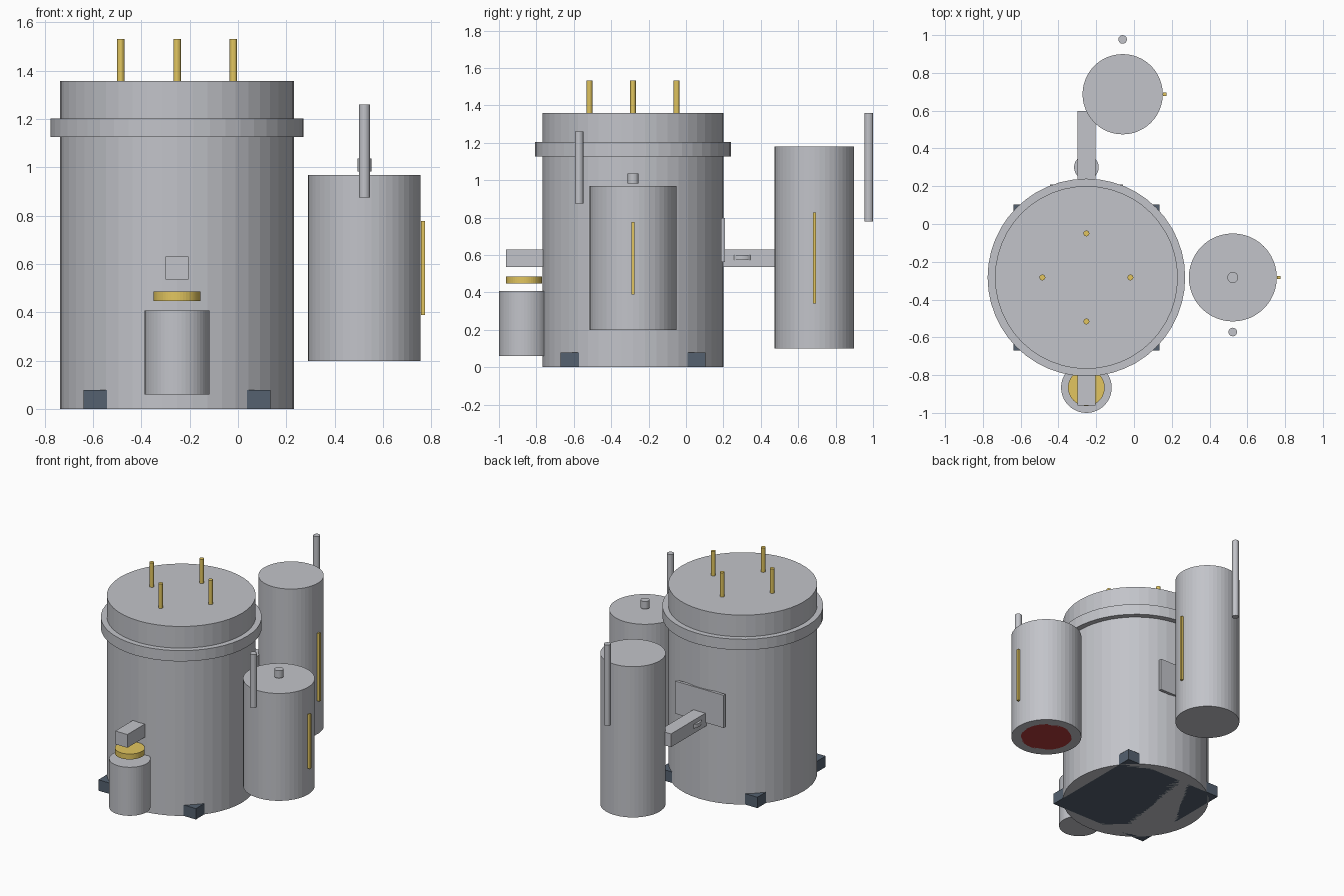
import bpy
import bmesh
import math
from mathutils import Vector

if "Cube" in bpy.data.objects:
    bpy.data.objects.remove(bpy.data.objects["Cube"])


def material(name, rgb):
    m = bpy.data.materials.new(name)
    m.diffuse_color = (*rgb, 1.0)
    m.use_nodes = True
    m.node_tree.nodes["Principled BSDF"].inputs["Base Color"].default_value = m.diffuse_color
    return m


STEEL = material("steel grey", (0.54, 0.55, 0.585))
BRASS = material("brass", (0.76, 0.56, 0.115))
SLATE = material("dark slate", (0.09, 0.12, 0.16))
RED = material("deep red", (0.45, 0.045, 0.045))


def finish(name, bm, mat):
    me = bpy.data.meshes.new(name)
    bm.to_mesh(me)
    bm.free()
    me.materials.append(mat)
    ob = bpy.data.objects.new(name, me)
    bpy.context.collection.objects.link(ob)
    return ob


def cylinder(name, x, y, r, z0, z1, mat=STEEL, sides=48):
    bm = bmesh.new()
    bmesh.ops.create_cone(bm, cap_ends=True, segments=sides,
                          radius1=r, radius2=r, depth=2)
    for v in bm.verts:
        v.co = Vector((v.co.x + x, v.co.y + y, z0 if v.co.z < 0 else z1))
    return finish(name, bm, mat)


def box(name, lo, hi, mat=STEEL):
    bm = bmesh.new()
    bmesh.ops.create_cube(bm, size=2)
    for v in bm.verts:
        v.co = Vector([lo[i] if v.co[i] < 0 else hi[i] for i in range(3)])
    return finish(name, bm, mat)


CX, CY = -0.252, -0.283

# Main tank with its rim and square base, both standing on the floor
cylinder("main_tank", CX, CY, 0.484, 0, 1.358)
cylinder("tank_rim", CX, CY, 0.523, 1.126, 1.203)
box("base_block", (CX - 0.387, CY - 0.387, 0), (CX + 0.387, CY + 0.387, 0.078), SLATE)

# Four brass pins on the lid
for i in range(4):
    a = i * math.pi / 2
    cylinder(f"lid_pin_{i + 1}", CX + 0.233 * math.cos(a), CY + 0.233 * math.sin(a),
             0.0155, 1.34, 1.532, BRASS, 16)


# Side tanks, each with a standing pipe and a level gauge on the right
def side_tank(name, x, y, r, z0, z1, pipe_y, pipe_z, gauge_z):
    cylinder(name + "_tank", x, y, r, z0, z1)
    cylinder(name + "_pipe", x, pipe_y, 0.0228, *pipe_z, STEEL, 16)
    box(name + "_gauge", (x + r + 0.001, y - 0.0085, gauge_z[0]),
        (x + r + 0.0185, y + 0.0085, gauge_z[1]), BRASS)


side_tank("right", 0.523, CY, 0.2328, 0.198, 0.968, -0.572, (0.875, 1.26), (0.388, 0.777))
side_tank("back", -0.06, 0.687, 0.2125, 0.1, 1.181, 0.977, (0.778, 1.358), (0.34, 0.826))

# Right tank cap and red burner flush with the tank bottom
cylinder("right_tank_cap", 0.523, CY, 0.029, 0.982, 1.036, STEEL, 24)
cylinder("burner_disc", 0.523, CY, 0.17, 0.198, 0.24, RED)

# Outlet with collecting can and brass ring disc in front
box("outlet_spout", (CX - 0.048, -0.962, 0.535), (CX + 0.048, -0.7, 0.63))
cylinder("collecting_can", CX, -0.866, 0.134, 0.06, 0.408)
cylinder("can_lid", CX, -0.866, 0.097, 0.447, 0.486, BRASS)

# Back plate, connecting duct and its valve disc
box("back_plate", (CX - 0.193, 0.188, 0.563), (CX + 0.193, 0.209, 0.797))
box("connecting_duct", (CX - 0.048, 0.1, 0.535), (CX + 0.048, 0.598, 0.63))
cylinder("valve_disc", CX, 0.3, 0.065, 0.573, 0.6)
